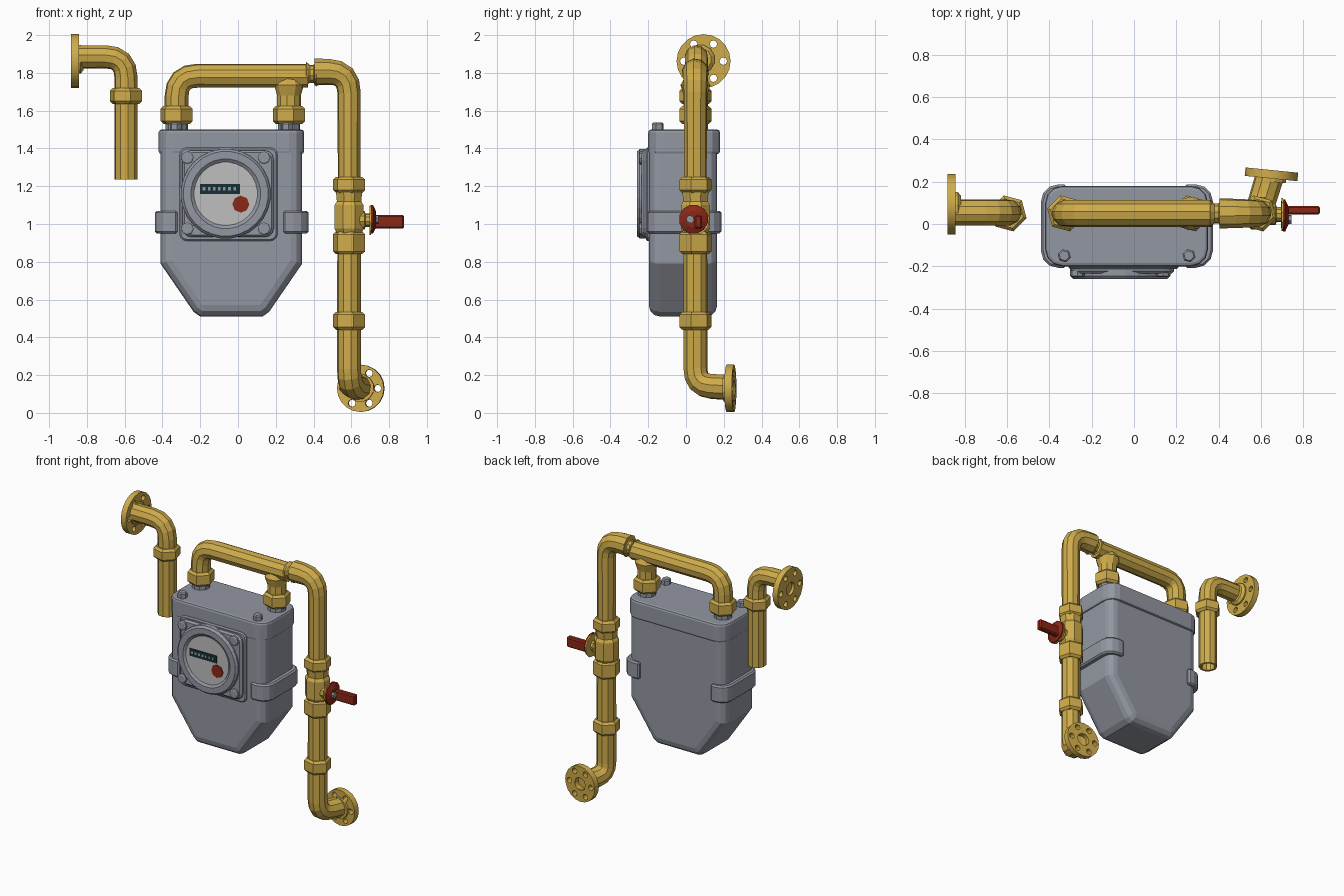
import bpy, bmesh, math
from mathutils import Vector, Matrix

if "Cube" in bpy.data.objects:
    bpy.data.objects.remove(bpy.data.objects["Cube"])


def material(name, rgb):
    m = bpy.data.materials.new(name)
    m.use_nodes = True
    m.diffuse_color = (*rgb, 1)
    m.node_tree.nodes["Principled BSDF"].inputs["Base Color"].default_value = (*rgb, 1)
    return m


YELLOW = material("yellow pipe paint", (0.62, 0.41, 0.07))
GREY = material("grey casing", (0.29, 0.31, 0.36))
RED = material("red", (0.26, 0.02, 0.008))
PALE = material("pale dial", (0.52, 0.52, 0.52))
DARK = material("dark register", (0.008, 0.03, 0.035))
X, Y, Z = Vector((1, 0, 0)), Vector((0, 1, 0)), Vector((0, 0, 1))


def finish(name, bm, mat):
    bmesh.ops.recalc_face_normals(bm, faces=bm.faces)
    mesh = bpy.data.meshes.new(name)
    bm.to_mesh(mesh)
    bm.free()
    mesh.materials.append(mat)
    ob = bpy.data.objects.new(name, mesh)
    bpy.context.collection.objects.link(ob)
    return ob


def bevel(ob, width, segments=2, angle=60):
    mod = ob.modifiers.new("Bevel", "BEVEL")
    mod.width, mod.segments = width, segments
    mod.limit_method, mod.angle_limit = "ANGLE", math.radians(angle)


def loft(name, rings, sides, mat, turn=0.0):
    """Skin circular rings given as (centre, axis, radius)."""
    bm = bmesh.new()
    axis = rings[0][1].normalized()
    u = axis.orthogonal().normalized()
    u.rotate(Matrix.Rotation(turn, 3, axis))
    loops = []
    for centre, t, r in rings:
        t = t.normalized()
        u = u.copy()
        u.rotate(axis.rotation_difference(t))
        axis, v = t, t.cross(u)
        angles = [2 * math.pi * i / sides for i in range(sides)]
        loops.append([bm.verts.new(centre + r * (u * math.cos(a) + v * math.sin(a))) for a in angles])
    for a, b in zip(loops, loops[1:]):
        for i in range(sides):
            j = (i + 1) % sides
            bm.faces.new((a[i], a[j], b[j], b[i]))
    bm.faces.new(loops[0])
    bm.faces.new(loops[-1])
    return finish(name, bm, mat)


def lathe(name, origin, axis, profile, sides, mat, turn=0.0):
    origin = Vector(origin)
    return loft(name, [(origin + axis * h, axis, r) for r, h in profile], sides, mat, turn)


def pipe(name, points, r0, r1=None, bend=0.11, hollow=False):
    """Round pipe through the corner points, with curved elbows."""
    pts = [Vector(p) for p in points]
    path = [pts[0]]
    for a, b, c in zip(pts, pts[1:], pts[2:]):
        p, q = b + (a - b).normalized() * bend, b + (c - b).normalized() * bend
        for i in range(5):
            t = i / 4
            path.append(p.lerp(b, t).lerp(b.lerp(q, t), t))
    path.append(pts[-1])
    r1 = r1 or r0
    rings = []
    for i, p in enumerate(path):
        before, after = path[max(i - 1, 0)], path[min(i + 1, len(path) - 1)]
        t = (p - before).normalized() + (after - p).normalized()
        rings.append((p, t, r0 + (r1 - r0) * i / (len(path) - 1)))
    if hollow:
        end, t, r = rings[-1]
        rings += [(end, t, r * 0.75), (end - t.normalized() * 0.1, t, r * 0.75)]
    return loft(name, rings, 10, YELLOW, math.pi / 10)


def nut(name, x, z0, z1, r=0.088, sides=6):
    c = 0.015
    return lathe(name, (x, 0.05, 0), Z,
                 [(r * 0.82, z0), (r, z0 + c), (r, z1 - c), (r * 0.82, z1)], sides, YELLOW)


def box(name, lo, hi, mat, axis=None, radius=0.0, keep=lambda p: True):
    """Box with its edges parallel to one axis rounded."""
    lo, hi = Vector(lo), Vector(hi)
    bm = bmesh.new()
    bmesh.ops.create_cube(bm, size=1)
    for v in bm.verts:
        v.co = (lo + hi) / 2 + v.co * (hi - lo)
    if axis:
        edges = [e for e in bm.edges
                 if abs((e.verts[1].co - e.verts[0].co).normalized().dot(axis)) > 0.9
                 and keep(e.verts[0].co)]
        bmesh.ops.bevel(bm, geom=edges, offset=radius, segments=3, profile=0.5, affect="EDGES")
    return finish(name, bm, mat)


def flange(name, centre, axis, radius):
    """Disc pierced by a centre bore and a ring of bolt holes."""
    curve = bpy.data.curves.new(name, "CURVE")
    curve.dimensions, curve.fill_mode, curve.extrude = "2D", "BOTH", 0.02
    holes = [(radius * 0.73 * math.cos(k * math.pi / 3), radius * 0.73 * math.sin(k * math.pi / 3),
              0.02, 8) for k in range(6)]
    for cx, cy, r, n in [(0, 0, radius, 20), (0, 0, 0.045, 10)] + holes:
        s = curve.splines.new("POLY")
        s.points.add(n - 1)
        s.use_cyclic_u = True
        for i, p in enumerate(s.points):
            a = 2 * math.pi * i / n
            p.co = (cx + r * math.cos(a), cy + r * math.sin(a), 0, 1)
    curve.materials.append(YELLOW)
    ob = bpy.data.objects.new(name, curve)
    bpy.context.collection.objects.link(ob)
    ob.matrix_world = Matrix.Translation(centre) @ axis.to_track_quat("Z", "Y").to_matrix().to_4x4()
    bpy.ops.object.select_all(action="DESELECT")
    ob.select_set(True)
    bpy.context.view_layer.objects.active = ob
    bpy.ops.object.convert(target="MESH")


# Meter casing with tapered bottom
MID = -0.035
half = [(0.375, 1.45), (0.375, 0.79), (0.2, 0.535), (0.165, 0.51)]
outline = [(MID + x, z) for x, z in half] + [(MID - x, z) for x, z in reversed(half)]
bm = bmesh.new()
front = bm.faces.new([bm.verts.new((x, -0.197, z)) for x, z in outline])
ext = bmesh.ops.extrude_face_region(bm, geom=[front])
bmesh.ops.translate(bm, vec=(0, 0.362, 0), verts=[g for g in ext["geom"] if isinstance(g, bmesh.types.BMVert)])
bevel(finish("casing", bm, GREY), 0.06, 3)

# Lid, lid bolts and side clamps
bevel(box("lid", (-0.42, -0.2, 1.37), (0.35, 0.18, 1.5), GREY, Z, 0.08), 0.015)
for side, x in (("right", -0.33), ("left", 0.26)):
    lathe(side + "_lid_bolt", (x, -0.15, 0), Z, [(0.032, 1.49), (0.032, 1.53), (0.024, 1.538)], 6, GREY)
bevel(box("right_clamp", (-0.44, -0.207, 0.95), (-0.32, 0.187, 1.07), GREY, Z, 0.08,
          lambda p: p.x < -0.4), 0.01, 1)
bevel(box("left_clamp", (0.24, -0.207, 0.95), (0.373, 0.187, 1.07), GREY, Z, 0.08,
          lambda p: p.x > 0.3), 0.01, 1)

# Dial plate, rim and face
DX, DZ = -0.065, 1.16
bevel(box("dial_back_plate", (-0.31, -0.212, 0.91), (0.21, -0.18, 1.405), GREY, Y, 0.04), 0.008, 1)
bevel(box("dial_plate", (-0.295, -0.235, 0.93), (0.19, -0.2, 1.39), GREY, Y, 0.05), 0.012, 1)
lathe("dial_rim", (DX, 0, DZ), -Y,
      [(0.238, 0.21), (0.238, 0.245), (0.225, 0.26), (0.185, 0.26), (0.168, 0.247)], 28, GREY)
lathe("dial_face", (DX, 0, DZ), -Y, [(0.168, 0.245), (0.168, 0.25)], 28, PALE)
for dx in (-0.203, 0.203):
    for dz in (-0.185, 0.19):
        lathe("dial_bolt", (DX + dx, 0, DZ + dz), -Y, [(0.034, 0.22), (0.034, 0.245), (0.026, 0.25)], 8, GREY)

# Register windows and red indicator
box("register", (-0.2, -0.255, 1.16), (0.01, -0.249, 1.212), DARK)
for i in range(7):
    x = -0.187 + i * 0.027
    box("register_digit", (x, -0.257, 1.178), (x + 0.014, -0.254, 1.196), GREY)
lathe("indicator", (0.015, 0, 1.105), -Y, [(0.045, 0.249), (0.045, 0.257)], 8, RED)

# Meter ports and bridge pipe
for side, x in (("right", -0.325), ("left", 0.27)):
    lathe(side + "_port", (x, 0.05, 0), Z, [(0.06, 1.49), (0.06, 1.55)], 10, GREY)
    nut(side + "_port_nut", x, 1.53, 1.625)
pipe("bridge_pipe", [(-0.325, 0.05, 1.56), (-0.325, 0.05, 1.785), (0.37, 0.05, 1.785)], 0.064)
lathe("bridge_tee", (0.27, 0.05, 0), Z, [(0.063, 1.56), (0.063, 1.68), (0.08, 1.735), (0.05, 1.79)], 10, YELLOW)
lathe("bridge_joint", (0, 0.05, 1.795), X, [(0.064, 0.36), (0.048, 0.38), (0.048, 0.4), (0.07, 0.415)], 10, YELLOW)

# Riser pipe with nuts and valve body
PX = 0.588
pipe("upper_riser", [(0.405, 0.05, 1.805), (PX, 0.05, 1.805), (PX, 0.05, 1.2)], 0.072, 0.06)
pipe("lower_riser", [(PX, 0.05, 1.2), (PX, 0.05, 0.145), (0.64, 0.22, 0.135)], 0.063, 0.068, bend=0.09)
nut("riser_top_nut", PX, 1.165, 1.25)
lathe("valve_body", (PX, 0.05, 0), Z,
      [(0.07, 0.95), (0.083, 0.975), (0.083, 1.1), (0.07, 1.12), (0.075, 1.17)], 8, YELLOW, math.pi / 8)
nut("riser_lower_nut", PX, 0.84, 0.96)
nut("riser_bottom_nut", PX, 0.44, 0.535)

# Valve stem and handle
lathe("valve_stem", (0, 0.045, 1.02), X,
      [(0.05, 0.62), (0.05, 0.67), (0.035, 0.675), (0.035, 0.695), (0.08, 0.697), (0.08, 0.705)], 10, YELLOW)
lathe("handle_disc", (0, 0.04, 1.025), X, [(0.078, 0.705), (0.078, 0.715), (0.045, 0.73)], 12, RED)
bevel(box("handle_lever", (0.715, 0.045, 0.975), (0.88, 0.085, 1.047), RED), 0.008, 1)
lathe("handle_bolt", (0, 0.022, 1.025), X, [(0.022, 0.72), (0.022, 0.745)], 6, GREY)

# Lower wall flange
low_axis = Vector((0.1, 1, 0)).normalized()
flange("lower_flange", Vector((0.65, 0.235, 0.13)), low_axis, 0.125)
lathe("lower_flange_hub", (0.647, 0.2, 0.132), low_axis,
      [(0.073, 0), (0.073, 0.045), (0.045, 0.045), (0.045, 0.02)], 12, YELLOW)

# Separate inlet pipe with wall flange
pipe("inlet_pipe", [(-0.85, 0.055, 1.885), (-0.593, 0.055, 1.885), (-0.593, 0.055, 1.235)], 0.062, hollow=True)
nut("inlet_nut", -0.593, 1.635, 1.72)
flange("inlet_flange", Vector((-0.863, 0.093, 1.862)), -X, 0.143)
lathe("inlet_flange_hub", (-0.863, 0.075, 1.872), X, [(0.078, 0), (0.078, 0.03), (0.06, 0.045)], 12, YELLOW)
